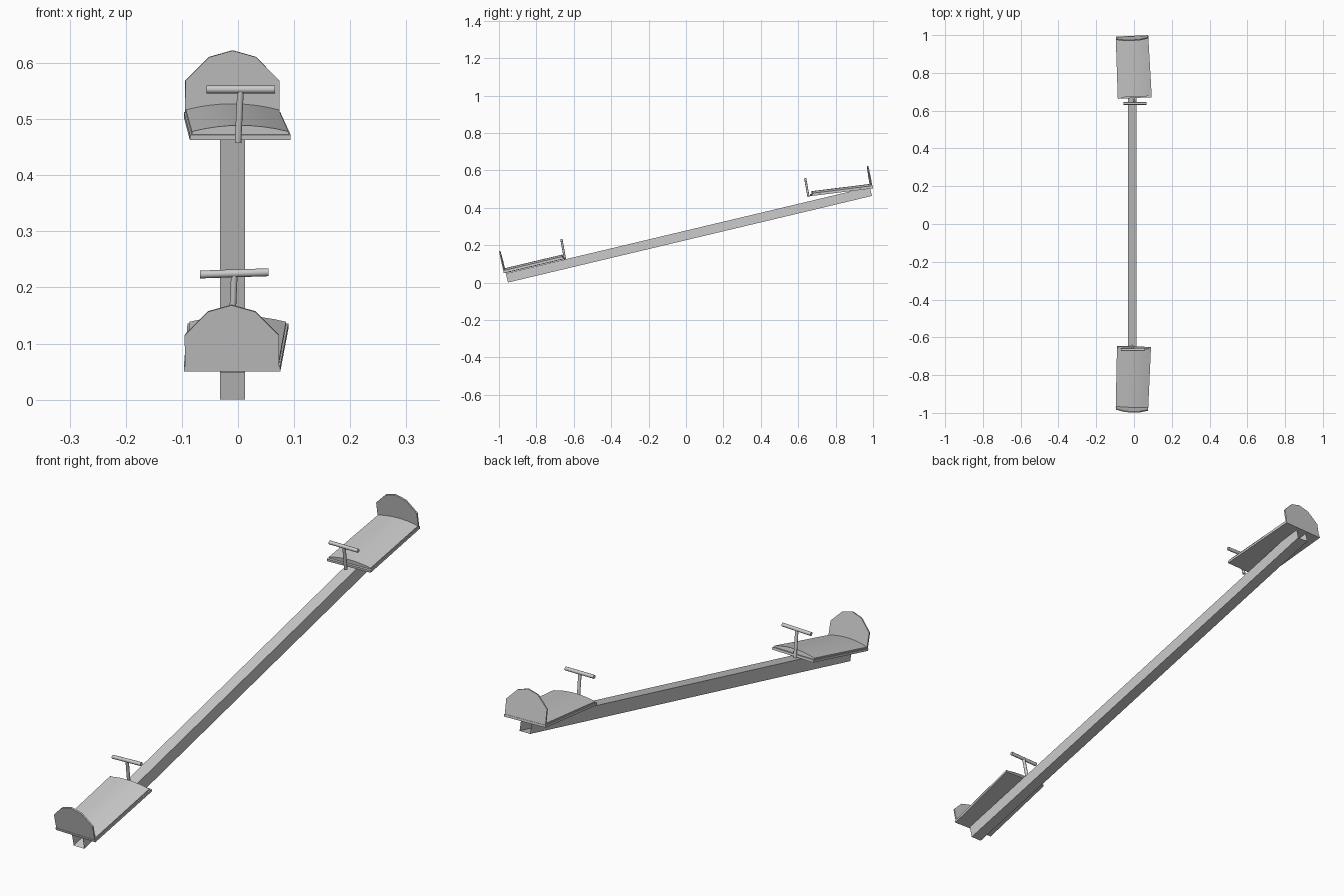
import bpy, bmesh, math
from mathutils import Matrix, Vector

if "Cube" in bpy.data.objects:
    bpy.data.objects.remove(bpy.data.objects["Cube"])


def make_object(name, bm, matrix=None, smooth=None):
    if matrix:
        bm.transform(matrix)
    bmesh.ops.recalc_face_normals(bm, faces=bm.faces)
    mesh = bpy.data.meshes.new(name)
    bm.to_mesh(mesh)
    bm.free()
    obj = bpy.data.objects.new(name, mesh)
    bpy.context.collection.objects.link(obj)
    if smooth:
        bpy.context.view_layer.objects.active = obj
        obj.select_set(True)
        bpy.ops.object.shade_smooth_by_angle(angle=math.radians(smooth))
        obj.select_set(False)
    return obj


def loft(section_a, section_b, caps=True):
    """Join two matching cross-sections with side faces and optional end caps."""
    bm = bmesh.new()
    a = [bm.verts.new(p) for p in section_a]
    b = [bm.verts.new(p) for p in section_b]
    n = len(a)
    for i in range(n):
        j = (i + 1) % n
        bm.faces.new((a[i], a[j], b[j], b[i]))
    if caps:
        bm.faces.new(a)
        bm.faces.new(b[::-1])
    return bm


def rod(name, start, end, radius):
    start, end = Vector(start), Vector(end)
    axis = end - start
    bm = bmesh.new()
    bmesh.ops.create_cone(bm, cap_ends=True, segments=12, radius1=radius,
                          radius2=radius, depth=axis.length)
    turn = axis.to_track_quat('Z', 'Y').to_matrix().to_4x4()
    make_object(name, bm, Matrix.Translation((start + end) / 2) @ turn, 40)


def seat_frame(outer, inner):
    """Local frame: y runs inward along the seat, z is the seat normal."""
    outer, inner = Vector(outer), Vector(inner)
    y = (inner - outer).normalized()
    x = y.cross(Vector((0, 0, 1))).normalized()
    z = x.cross(y)
    rot = Matrix((x, y, z)).transposed().to_4x4()
    return Matrix.Translation(outer) @ rot, (inner - outer).length


def seat_unit(side, outer, inner, lean):
    frame, length = seat_frame(outer, inner)

    # flat board, a little wider at the inner end
    def board(half, y):
        return [(-half, y, 0), (half, y, 0), (half, y, .009), (-half, y, .009)]
    make_object(side + "_seat_board",
                loft(board(.086, -.004), board(.09, length)), frame)

    # domed cushion
    def cushion(half, y):
        pts = [(-half, y, .008), (half, y, .008)]
        for i in range(9):
            t = 1 - i / 4
            pts.append((half * t, y, .014 + .011 * (1 - t * t)))
        return pts
    make_object(side + "_seat_cushion",
                loft(cushion(.083, .003), cushion(.086, length - .008)), frame, 35)

    # faceted round-topped backrest
    outline = [(-.084, .009), (.084, .009), (.084, .066), (.042, .109),
               (0, .121), (-.042, .109), (-.084, .066)]
    make_object(side + "_backrest",
                loft([(x, -.003 + lean * z, z) for x, z in outline],
                     [(x, .003 + lean * z, z) for x, z in outline]), frame)


# sloping open-ended box beam
low, high = Vector((-.01, -.952, 0)), Vector((-.01, .994, .463))
along = (high - low).normalized()
up = Vector((1, 0, 0)).cross(along) * .05
side = Vector((.0225, 0, 0))


def beam_section(p):
    return [p - side, p + side, p + side + up, p - side + up]


make_object("beam", loft(beam_section(low), beam_section(high), caps=False))

# seats at both ends
seat_unit("low", (-.0105, -.968, .051), (0, -.648, .127), 0)
seat_unit("high", (-.0105, .992, .503), (.004, .668, .463), .05)

# T-shaped handles
for name, foot, top, rise in (
        ("low", (-.011, -.647, .125), (-.0065, -.665, .225), .002),
        ("high", (0, .655, .458), (.0045, .638, .553), 0)):
    rod(name + "_handle_post", foot, top, .006)
    x, y, z = top
    rod(name + "_handle_bar", (x - .061, y, z - rise), (x + .061, y, z + rise), .007)
